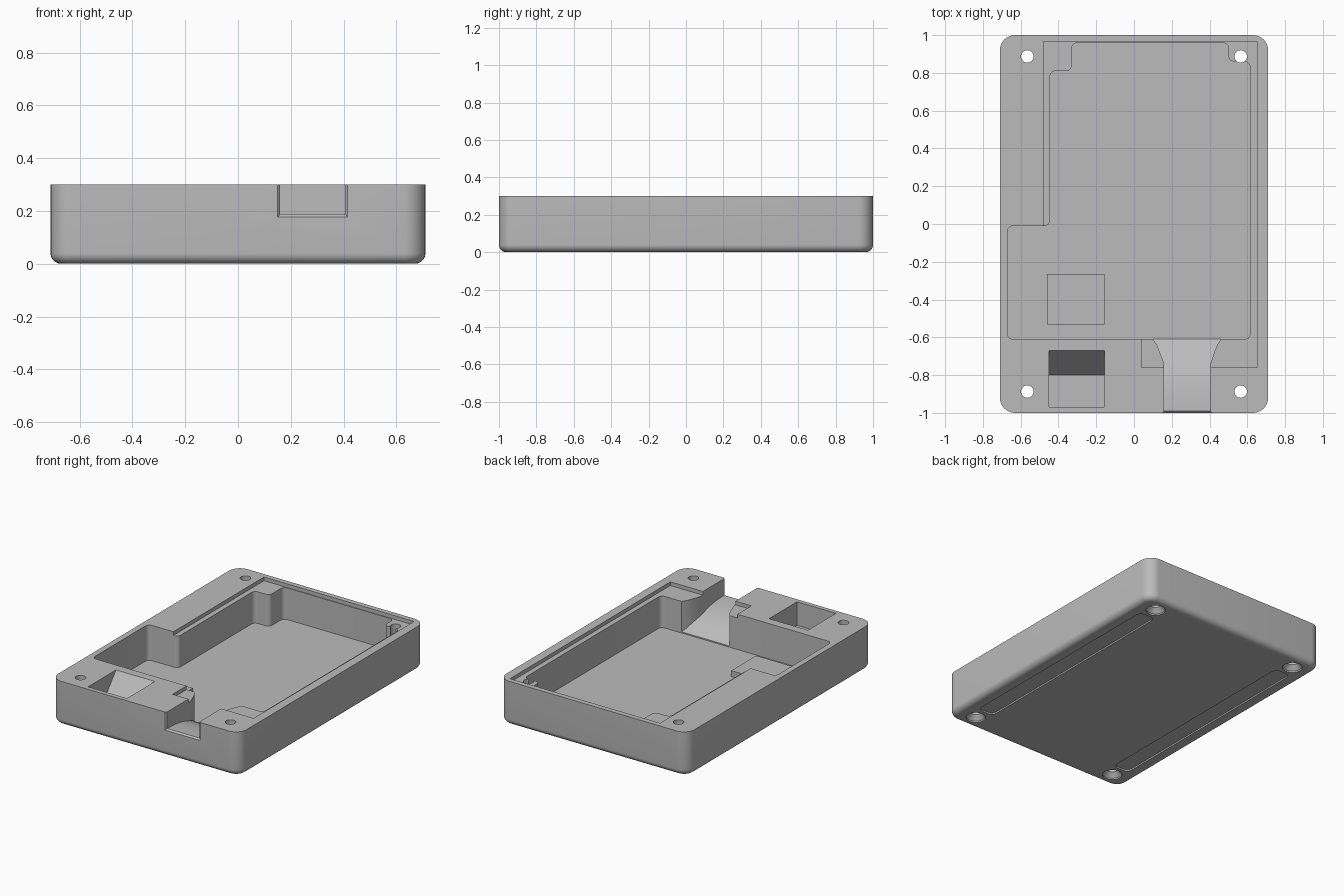
import bpy, bmesh, math
from mathutils import Vector

if "Cube" in bpy.data.objects:
    bpy.data.objects.remove(bpy.data.objects["Cube"])

grey = bpy.data.materials.new("plain grey")
grey.diffuse_color = (0.5, 0.5, 0.5, 1)
grey.use_nodes = True
grey.node_tree.nodes["Principled BSDF"].inputs["Base Color"].default_value = grey.diffuse_color


def loft(name, rings):
    """Solid skinned through equal-length rings of points, capped at both ends."""
    bm = bmesh.new()
    rows = [[bm.verts.new(p) for p in r] for r in rings]
    n = len(rows[0])
    for a, b in zip(rows, rows[1:]):
        for i in range(n):
            bm.faces.new((a[i], a[(i + 1) % n], b[(i + 1) % n], b[i]))
    bm.faces.new(rows[0][::-1])
    bm.faces.new(rows[-1])
    bmesh.ops.recalc_face_normals(bm, faces=bm.faces)
    me = bpy.data.meshes.new(name)
    bm.to_mesh(me)
    bm.free()
    me.materials.append(grey)
    ob = bpy.data.objects.new(name, me)
    bpy.context.collection.objects.link(ob)
    return ob


def rounded(pts, r, seg=6):
    """Round the right-angled corners of a 2D outline."""
    out = []
    for i, p in enumerate(pts):
        p = Vector(p)
        d1 = (Vector(pts[i - 1]) - p).normalized()
        d2 = (Vector(pts[(i + 1) % len(pts)]) - p).normalized()
        c = p + r * (d1 + d2)
        for k in range(seg + 1):
            a = math.pi / 2 * k / seg
            out.append(c - r * (d2 * math.cos(a) + d1 * math.sin(a)))
    return out


def rect(x0, x1, y0, y1):
    return [(x0, y0), (x1, y0), (x1, y1), (x0, y1)]


def at(pts, z):
    return [(p[0], p[1], z) for p in pts]


def circle(x, y, r, n=32):
    return [(x + r * math.cos(2 * math.pi * k / n), y + r * math.sin(2 * math.pi * k / n))
            for k in range(n)]


# Outer shell: rounded block with a rolled bottom edge
W, H, F = 0.71, 0.30, 0.04
rings = []
for k in range(9):
    a = math.pi / 2 * k / 8
    ins = F * (1 - math.sin(a))
    rings.append(at(rounded(rect(-W + ins, W - ins, -1 + ins, 1 - ins), 0.08 - ins, 8),
                    F * (1 - math.cos(a))))
rings.append(at(rounded(rect(-W, W, -1, 1), 0.08, 8), H))
case = loft("case_shell", rings)

cutters = []

# Main pocket
pocket = [(-0.67, -0.61), (0.615, -0.61), (0.615, 0.86), (0.5, 0.86), (0.5, 0.96),
          (-0.33, 0.96), (-0.33, 0.81), (-0.445, 0.81), (-0.445, -0.01), (-0.67, -0.01)]
outline = rounded(pocket, 0.03)
cutters.append(loft("pocket_cutter", [at(outline, 0.06), at(outline, 0.4)]))

# Shallow lid recess
recess = [(-0.48, 0.965), (-0.48, -0.012), (0.04, -0.012), (0.04, -0.76),
          (0.65, -0.76), (0.65, 0.965)]
cutters.append(loft("recess_cutter", [at(recess, 0.275), at(recess, 0.4)]))

# Cable channel: flared, with a floor falling into the pocket
channel = [(-1.01, 0.14, 0.425, 0.167), (-0.99, 0.16, 0.405, 0.187), (-0.9, 0.16, 0.405, 0.183),
           (-0.82, 0.16, 0.405, 0.17), (-0.74, 0.16, 0.405, 0.145), (-0.68, 0.137, 0.425, 0.115),
           (-0.64, 0.122, 0.44, 0.09), (-0.61, 0.1, 0.46, 0.068), (-0.58, 0.1, 0.46, 0.062)]
cutters.append(loft("channel_cutter", [[(l, y, z), (r, y, z), (r, y, 0.4), (l, y, 0.4)]
                                       for y, l, r, z in channel]))

# Blind slot with sloped back
slot = [(-0.97, 0.14), (-0.80, 0.14), (-0.629, 0.35), (-0.97, 0.35)]
cutters.append(loft("slot_cutter", [[(x, y, z) for y, z in slot] for x in (-0.45, -0.157)]))

for sx in (-1, 1):
    # Countersunk screw holes
    for sy in (-1, 1):
        x, y = 0.565 * sx, 0.887 * sy
        steps = [(0.062, -0.02), (0.062, 0.01), (0.033, 0.04), (0.033, 0.4)]
        cutters.append(loft("screw_cutter", [at(circle(x, y, r), z) for r, z in steps]))
    # Shallow strips for feet underneath
    strip = rounded(rect(0.56 * sx - 0.06, 0.56 * sx + 0.06, -0.8, 0.8), 0.04)
    cutters.append(loft("strip_cutter", [at(strip, -0.02), at(strip, 0.01)]))

# Cut everything and drop the cutters
for c in cutters:
    m = case.modifiers.new(c.name, 'BOOLEAN')
    m.operation, m.solver, m.object = 'DIFFERENCE', 'EXACT', c
bpy.context.view_layer.update()
final = bpy.data.meshes.new_from_object(case.evaluated_get(bpy.context.evaluated_depsgraph_get()))
case.modifiers.clear()
case.data = final
for c in cutters:
    bpy.data.objects.remove(c)

# Raised pad on the pocket floor
pad = rect(-0.46, -0.155, -0.533, -0.265)
loft("floor_pad", [at(pad, 0.05), at(pad, 0.10)])

# Smooth the rounded edges only
bpy.ops.object.select_all(action='DESELECT')
case.select_set(True)
bpy.context.view_layer.objects.active = case
bpy.ops.object.shade_smooth_by_angle(angle=math.radians(30))
